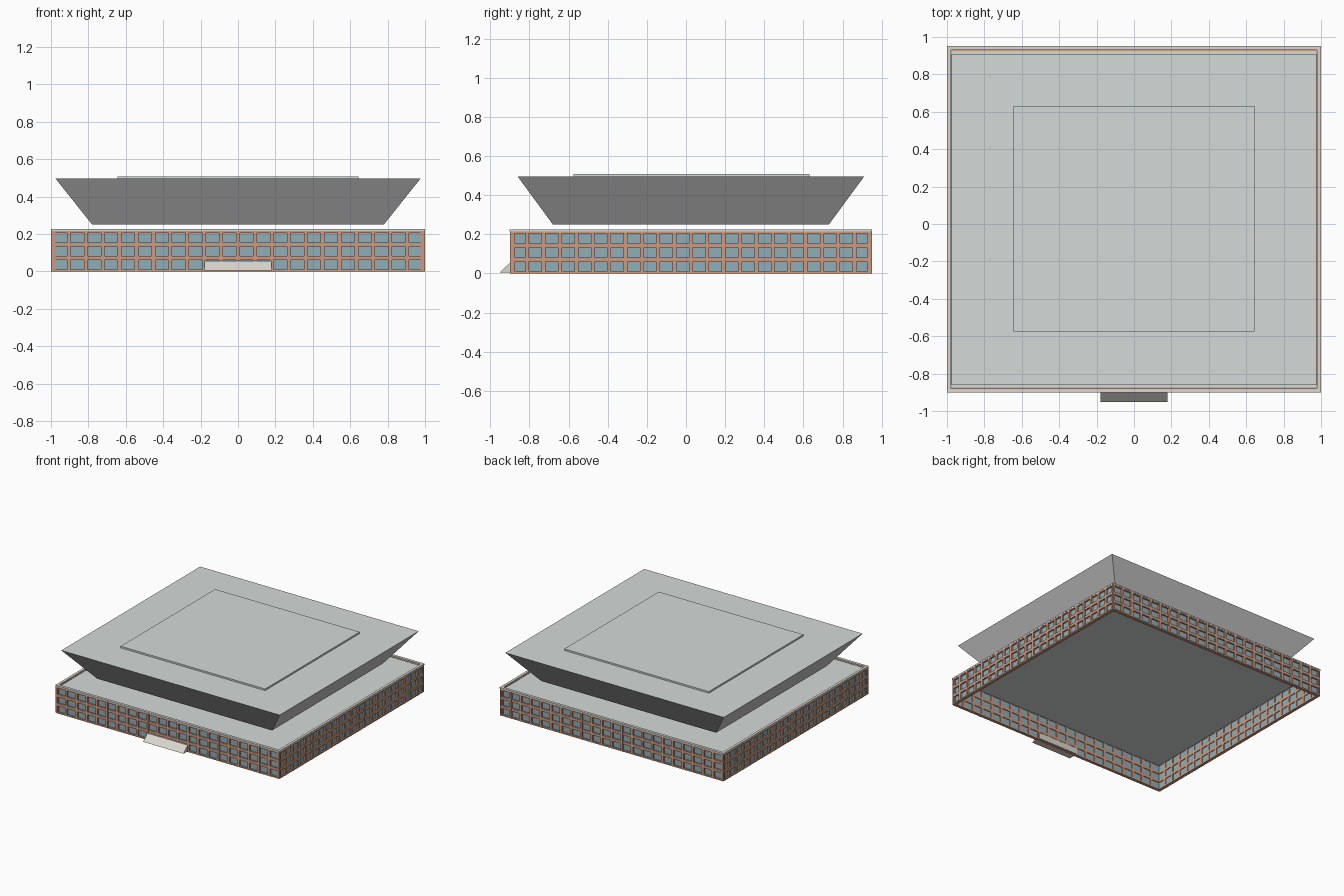
import bpy, bmesh
from mathutils import Vector

if "Cube" in bpy.data.objects:
    bpy.data.objects.remove(bpy.data.objects["Cube"])

YC = 0.025                      # centre of the square plan
X, Y, H = 0.995, 0.92, 0.215    # half width, half depth, wall height
COLS, ROWS = 22, 3


def material(name, rgb):
    m = bpy.data.materials.new(name)
    m.diffuse_color = (*rgb, 1)
    m.use_nodes = True
    m.node_tree.nodes["Principled BSDF"].inputs["Base Color"].default_value = m.diffuse_color
    return m


brick = material("terracotta", (0.60, 0.32, 0.22))
glass = material("glass", (0.28, 0.42, 0.47))
roof = material("roof_grey", (0.66, 0.70, 0.69))
slope = material("slope_grey", (0.56, 0.58, 0.58))
stone = material("stone", (0.70, 0.68, 0.62))


def finish(name, bm, mat):
    bmesh.ops.recalc_face_normals(bm, faces=bm.faces)
    me = bpy.data.meshes.new(name)
    bm.to_mesh(me)
    bm.free()
    me.materials.append(mat)
    ob = bpy.data.objects.new(name, me)
    bpy.context.collection.objects.link(ob)
    return ob


def add_box(bm, lo, hi):
    lo, hi = Vector(lo), Vector(hi)
    vs = bmesh.ops.create_cube(bm, size=1)["verts"]
    for v in vs:
        v.co = (lo + hi) / 2 + v.co * (hi - lo)


def box(name, lo, hi, mat):
    bm = bmesh.new()
    add_box(bm, lo, hi)
    return finish(name, bm, mat)


def wall(name, axis, side):
    """Glazed wall with a grid of bars; axis 0 runs along x, 1 along y."""
    half = (X, Y)[axis]
    face = (Y, X)[axis] * side
    back, front = face - side * 0.02, face + side * 0.005

    def grow(bm, u0, u1, z0, z1, d0, d1):
        d0, d1 = sorted((d0, d1))
        if axis == 0:
            add_box(bm, (u0, d0 + YC, z0), (u1, d1 + YC, z1))
        else:
            add_box(bm, (d0, u0 + YC, z0), (d1, u1 + YC, z1))

    # glass sheet
    bm = bmesh.new()
    grow(bm, -half + .005, half - .005, 0.002, H - .002, face - side * 0.014, face - side * 0.008)
    finish(name + "_glass", bm, glass)
    # vertical and horizontal bars
    bm = bmesh.new()
    for i in range(COLS + 1):
        u = -half + 2 * half * i / COLS
        grow(bm, max(u - 0.01, -half), min(u + 0.01, half), 0, H, back, front)
    for j in range(ROWS + 1):
        z = H * j / ROWS
        grow(bm, -half, half, max(z - 0.011, 0), min(z + 0.011, H), back, front - side * 0.001)
    finish(name + "_bars", bm, brick)


for n, a, s in (("front", 0, -1), ("back", 0, 1), ("left", 1, -1), ("right", 1, 1)):
    wall(n + "_wall", a, s)

# lower roof deck
box("lower_roof", (-X + .015, -Y + YC + .015, 0.205), (X - .015, Y + YC - .015, 0.213), roof)

# parapet rim around the deck
bm = bmesh.new()
for s in (-1, 1):
    y0, y1 = sorted((s * (Y + .006), s * (Y - .016)))
    add_box(bm, (-X - .005, y0 + YC, H), (X + .005, y1 + YC, 0.225))
    x0, x1 = sorted((s * (X + .005), s * (X - .016)))
    add_box(bm, (x0, -Y + .016 + YC, H), (x1, Y - .016 + YC, 0.225))
finish("parapet", bm, stone)

# flared upper storey, wider at the top
bm = bmesh.new()
add_box(bm, (-1, -1, 0.25), (1, 1, 0.495))
for v in bm.verts:
    hx, hy = (0.975, 0.885) if v.co.z > 0.3 else (0.78, 0.705)
    v.co.x *= hx
    v.co.y = v.co.y * hy + YC
upper = finish("flared_upper_storey", bm, slope)
upper.data.materials.append(roof)
for p in upper.data.polygons:
    p.material_index = int(p.normal.z > 0.5)

# raised roof panel
box("roof_panel", (-0.645, -0.575, 0.495), (0.645, 0.63, 0.508), roof)

# sloped entrance wedge at the front
bm = bmesh.new()
prof = [(-0.952, 0.005), (-0.87, 0.005), (-0.87, 0.055), (-0.9, 0.055)]
f = bm.faces.new([bm.verts.new((-0.18, y, z)) for y, z in prof])
ext = bmesh.ops.extrude_face_region(bm, geom=[f])["geom"]
for v in ext:
    if isinstance(v, bmesh.types.BMVert):
        v.co.x = 0.18
finish("entrance_wedge", bm, stone)
